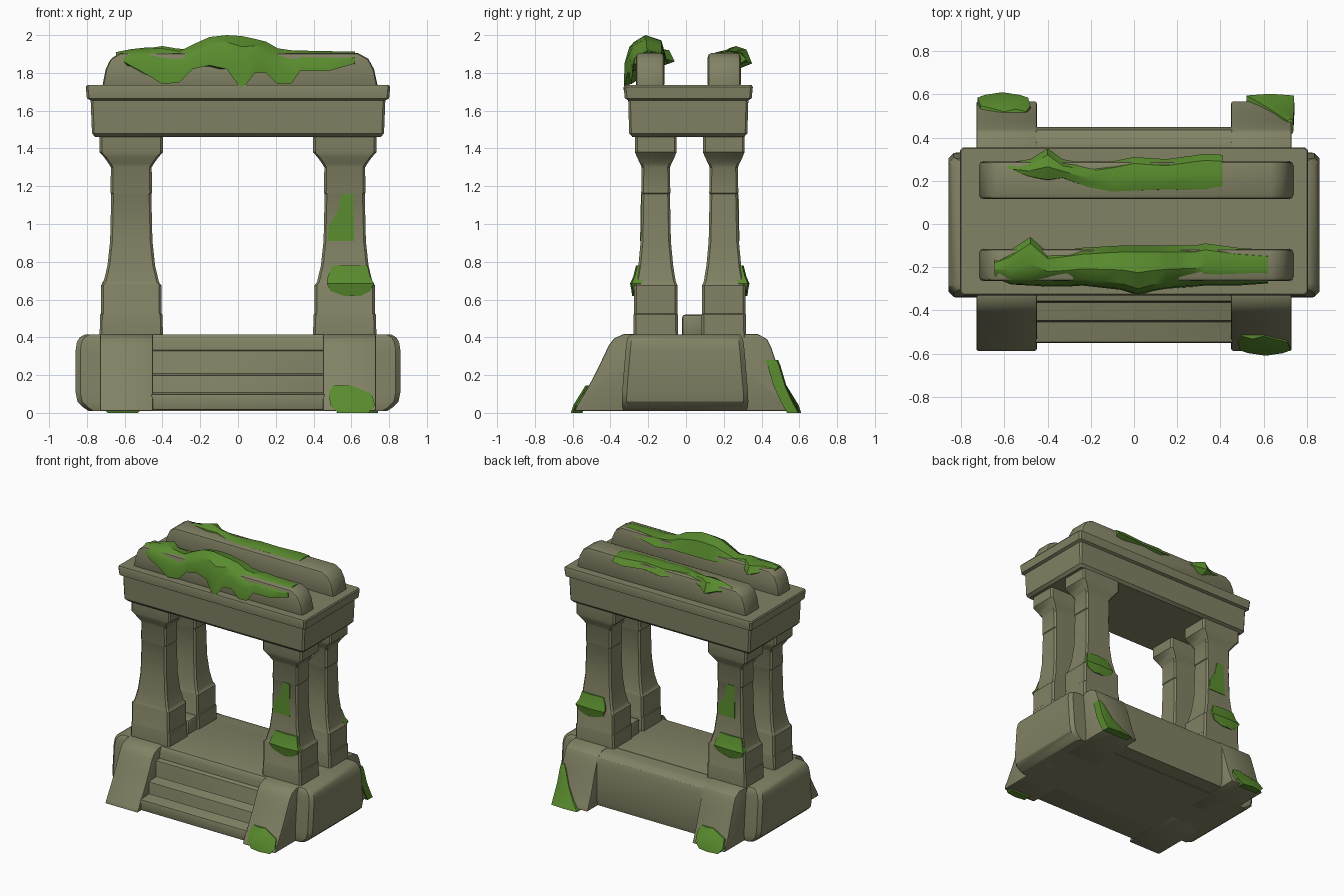
import bpy, bmesh, math


def material(name, rgb):
    m = bpy.data.materials.new(name)
    m.diffuse_color = (*rgb, 1)
    return m


STONE = material("stone", (0.223, 0.223, 0.13))
MOSS = material("moss", (0.1, 0.26, 0.027))


def loft(name, sections, mat, bevel=0.0):
    """Bridge closed sections of equal length and cap both ends."""
    bm = bmesh.new()
    rings = [[bm.verts.new(p) for p in s] for s in sections]
    n = len(rings[0])
    for a, b in zip(rings, rings[1:]):
        for i in range(n):
            j = (i + 1) % n
            bm.faces.new((a[i], a[j], b[j], b[i]))
    bm.faces.new(rings[0])
    bm.faces.new(rings[-1])
    bmesh.ops.recalc_face_normals(bm, faces=bm.faces)
    if bevel:
        edges = [e for e in bm.edges if e.calc_face_angle(0) > 0.6]
        bmesh.ops.bevel(bm, geom=edges, offset=bevel, segments=2, profile=0.5,
                        affect='EDGES', clamp_overlap=True)
    me = bpy.data.meshes.new(name)
    bm.to_mesh(me)
    bm.free()
    for p in me.polygons:
        p.use_smooth = True
    me.set_sharp_from_angle(angle=math.radians(33))
    me.materials.append(mat)
    ob = bpy.data.objects.new(name, me)
    bpy.context.collection.objects.link(ob)
    return ob


def ring(z, hx, hy, cx=0, cy=0, c=0.012):
    """Rectangle with cut corners at height z."""
    q = [(hx, hy - c), (hx - c, hy), (c - hx, hy), (-hx, hy - c),
         (-hx, c - hy), (c - hx, -hy), (hx - c, -hy), (hx, c - hy)]
    return [(cx + x, cy + y, z) for x, y in q]


def prism_x(name, profile, x0, x1, bevel):
    """Extrude a (y, z) profile along x."""
    return loft(name, [[(x, y, z) for y, z in profile] for x in (x0, x1)], STONE, bevel)


# Base block with rounded ends
loft("base_block", [ring(z, hx, hy, 0, -0.005, 0.025) for z, hx, hy in (
    (0.01, 0.79, 0.325), (0.03, 0.82, 0.332), (0.06, 0.85, 0.335), (0.11, 0.86, 0.333),
    (0.33, 0.86, 0.315), (0.375, 0.853, 0.31), (0.4, 0.838, 0.302), (0.415, 0.81, 0.29))], STONE)

# Front steps and the plain rounded back wall
prism_x("front_steps", [(-0.55, 0.015), (-0.55, 0.1), (-0.45, 0.105), (-0.45, 0.2), (-0.36, 0.205),
                        (-0.36, 0.33), (-0.28, 0.335), (-0.28, 0.412), (0.2, 0.412), (0.2, 0.015)],
        -0.46, 0.46, 0.01)
prism_x("back_wall", [(0.1, 0.015), (0.44, 0.015), (0.45, 0.06), (0.45, 0.34), (0.435, 0.38),
                      (0.4, 0.405), (0.36, 0.413), (0.1, 0.413)], -0.46, 0.46, 0.0)

# Sloping buttresses beside the steps and the back wall
FRONT = [(-0.1, 0.01), (-0.59, 0.01), (-0.575, 0.04), (-0.5, 0.17), (-0.45, 0.27), (-0.41, 0.355),
         (-0.38, 0.395), (-0.33, 0.417), (-0.1, 0.417)]
BACK = [(0.1, 0.01), (0.57, 0.01), (0.555, 0.04), (0.52, 0.13), (0.48, 0.26), (0.45, 0.35),
        (0.43, 0.39), (0.38, 0.417), (0.1, 0.417)]
for sx, side in ((-1, "left"), (1, "right")):
    prism_x(f"front_buttress_{side}", FRONT, sx * 0.45, sx * 0.73, 0.008)
    prism_x(f"back_buttress_{side}", BACK, sx * 0.45, sx * 0.73, 0.008)

# Four columns: plinth, flared foot, shaft, capital
COLUMN = [(0.4, 0.168, 0.118), (0.52, 0.165, 0.117), (0.525, 0.16, 0.115), (0.675, 0.16, 0.115),
          (0.69, 0.148, 0.108), (0.7, 0.145, 0.105), (0.78, 0.126, 0.092), (0.91, 0.112, 0.08),
          (1.16, 0.106, 0.075), (1.165, 0.11, 0.077), (1.3, 0.108, 0.075), (1.32, 0.12, 0.083),
          (1.355, 0.145, 0.1), (1.38, 0.168, 0.11), (1.47, 0.168, 0.11)]
CENTRE_Y = {"front": -0.16, "back": 0.2}
for sx, side in ((-1, "left"), (1, "right")):
    for end, cy in CENTRE_Y.items():
        loft(f"{end}_column_{side}", [ring(z, hx, hy, sx * 0.565, cy) for z, hx, hy in COLUMN], STONE)
    # Low sill stone between the columns
    prism_x(f"sill_stone_{side}", [(-0.02, 0.4), (-0.02, 0.52), (0.1, 0.52), (0.1, 0.4)],
            sx * 0.41, sx * 0.62, 0.015)

# Lintel with projecting top slab
loft("lintel", [ring(z, hx, hy, 0, 0.012) for z, hx, hy in (
    (1.46, 0.755, 0.295), (1.48, 0.773, 0.313), (1.655, 0.78, 0.318), (1.665, 0.8, 0.336),
    (1.725, 0.806, 0.342), (1.735, 0.8, 0.337))], STONE)

# Two long roof ridges with curved ends
RIDGE = [(-0.72, 1.72), (-0.7, 1.82), (-0.675, 1.875), (-0.625, 1.905),
         (0.635, 1.905), (0.69, 1.875), (0.72, 1.82), (0.742, 1.72)]
for name, y0, y1 in (("front_ridge", -0.265, -0.115), ("back_ridge", 0.115, 0.29)):
    loft(name, [[(x, y, z) for x, z in RIDGE] for y in (y0, y1)], STONE, 0.02)


# Moss drapes over the ridges: rows of x, front y, back y, top z, front hem z, back hem z
def drape(name, rows):
    secs = []
    for x, y0, y1, top, h0, h1 in rows:
        m = (y0 + y1) / 2
        pts = [(y0, h0), (y0 + 0.005, (h0 + top) / 2), (y0 + 0.03, top - 0.2 * (top - h0)),
               (m - 0.01, top), (y1 - 0.03, top - 0.2 * (top - h1)), (y1, h1), (m, 1.82)]
        secs.append([(x, y, z) for y, z in pts])
    loft(name, secs, MOSS)


drape("front_moss_drape", [
    (-0.645, -0.25, -0.15, 1.91, 1.88, 1.88), (-0.57, -0.28, -0.12, 1.925, 1.84, 1.88),
    (-0.48, -0.285, -0.06, 1.935, 1.79, 1.86), (-0.4, -0.29, -0.13, 1.93, 1.74, 1.88),
    (-0.31, -0.29, -0.12, 1.915, 1.75, 1.88), (-0.24, -0.285, -0.11, 1.95, 1.82, 1.87),
    (-0.15, -0.295, -0.105, 1.99, 1.84, 1.86), (-0.06, -0.305, -0.1, 2.0, 1.82, 1.86),
    (0.02, -0.33, -0.1, 1.995, 1.71, 1.86), (0.09, -0.31, -0.1, 1.98, 1.8, 1.86),
    (0.15, -0.3, -0.1, 1.965, 1.8, 1.86), (0.21, -0.295, -0.1, 1.93, 1.74, 1.86),
    (0.28, -0.29, -0.1, 1.92, 1.74, 1.85), (0.33, -0.285, -0.09, 1.918, 1.81, 1.85),
    (0.48, -0.285, -0.11, 1.915, 1.81, 1.87), (0.62, -0.275, -0.12, 1.912, 1.85, 1.88)])
drape("back_moss_drape", [
    (-0.58, 0.245, 0.285, 1.91, 1.89, 1.88), (-0.48, 0.215, 0.3, 1.93, 1.89, 1.87),
    (-0.4, 0.2, 0.35, 1.942, 1.89, 1.85), (-0.33, 0.21, 0.3, 1.93, 1.89, 1.87),
    (-0.2, 0.16, 0.275, 1.918, 1.89, 1.89), (-0.1, 0.14, 0.29, 1.917, 1.89, 1.88),
    (0.0, 0.15, 0.31, 1.92, 1.89, 1.86), (0.15, 0.155, 0.3, 1.922, 1.89, 1.87),
    (0.33, 0.15, 0.325, 1.917, 1.89, 1.86), (0.41, 0.155, 0.32, 1.912, 1.89, 1.87)])


# Moss patches on front or back faces: rows of inner x, outer x, distance out, z
def patch(name, rows, sx, sy, base=0.0, bulge=0.0, depth=0.05):
    secs = []
    for x0, x1, d, z in rows:
        y = base + d
        pts = [(x0, y - depth), (x0, y), ((x0 + x1) / 2, y + bulge), (x1, y), (x1, y - depth)]
        secs.append([(sx * x, sy * v, z) for x, v in pts])
    loft(name, secs, MOSS)


FOOT = [(0.53, 0.69, 0.598, 0.0), (0.49, 0.725, 0.585, 0.04), (0.48, 0.71, 0.548, 0.1),
        (0.5, 0.6, 0.52, 0.145)]
CORNER = [(0.52, 0.74, 0.595, 0.0), (0.58, 0.742, 0.562, 0.06), (0.64, 0.74, 0.525, 0.14),
          (0.69, 0.738, 0.492, 0.25), (0.71, 0.736, 0.48, 0.28)]
PLINTH = [(0.56, 0.65, 0.118, 0.62), (0.49, 0.7, 0.12, 0.645), (0.47, 0.72, 0.128, 0.685),
          (0.475, 0.7, 0.112, 0.72), (0.5, 0.685, 0.097, 0.78)]
SHAFT = [(0.475, 0.615, 0.084, 0.91), (0.48, 0.615, 0.081, 0.99), (0.525, 0.612, 0.08, 1.06),
         (0.55, 0.61, 0.079, 1.16)]
for side, end, sx, sy in (("right", "front", 1, -1), ("left", "back", -1, 1), ("right", "back", 1, 1)):
    cy = abs(CENTRE_Y[end])
    patch(f"{end}_{side}_plinth_moss", PLINTH, sx, sy, cy, 0.008)
    if (side, end) == ("right", "back"):
        patch("back_right_corner_moss", CORNER, sx, sy, bulge=0.008, depth=0.06)
    else:
        patch(f"{end}_{side}_shaft_moss", SHAFT, sx, sy, cy)
        patch(f"{end}_{side}_foot_moss", FOOT, sx, sy, bulge=0.012)
